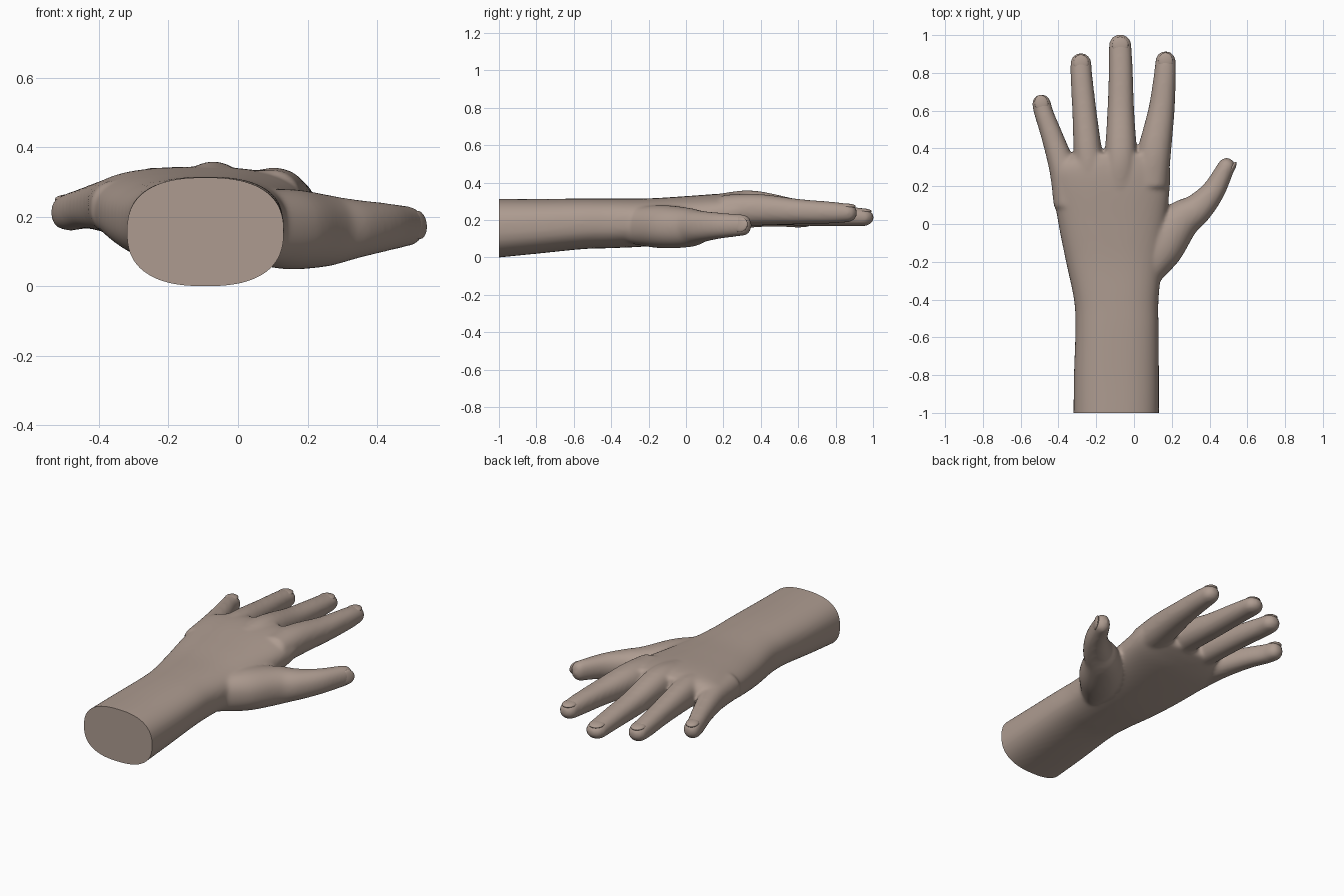
import bpy, bmesh, math
from mathutils import Vector

if "Cube" in bpy.data.objects:
    bpy.data.objects.remove(bpy.data.objects["Cube"])

skin = bpy.data.materials.new("skin")
skin.use_nodes = True
colour = (0.42, 0.33, 0.28, 1)
skin.diffuse_color = colour
skin.node_tree.nodes["Principled BSDF"].inputs["Base Color"].default_value = colour

UP = Vector((0, 0, 1))


def spline(points, steps=6):
    """Catmull-Rom through tuples of any length."""
    pts = [Vector(p) for p in points]
    pts = [2 * pts[0] - pts[1]] + pts + [2 * pts[-1] - pts[-2]]
    out = []
    for a, b, c, d in zip(pts, pts[1:], pts[2:], pts[3:]):
        for i in range(steps):
            t = i / steps
            out.append(0.5 * (2 * b + (c - a) * t + (2 * a - 5 * b + 4 * c - d) * t * t
                              + (3 * b - a - 3 * c + d) * t ** 3))
    return out + [pts[-2]]


def loft(bm, rings, sides=32):
    """Skin a closed tube over (centre, side, up, power) rings."""
    loops = []
    for centre, side, up, power in rings:
        loop = []
        for i in range(sides):
            a = 2 * math.pi * i / sides
            c, s = math.cos(a), math.sin(a)
            loop.append(bm.verts.new(centre + side * math.copysign(abs(c) ** (2 / power), c)
                                     + up * math.copysign(abs(s) ** (2 / power), s)))
        loops.append(loop)
    for a, b in zip(loops, loops[1:]):
        for i in range(sides):
            j = (i + 1) % sides
            bm.faces.new((a[i], a[j], b[j], b[i]))
    bm.faces.new(loops[0][::-1])
    bm.faces.new(loops[-1])


def digit(bm, path):
    """Round-ended finger along (x, y, z, half width, half height)."""
    pts = spline(path)
    rings = []
    for i, p in enumerate(pts):
        q, r = pts[max(i - 1, 0)], pts[min(i + 1, len(pts) - 1)]
        way = (Vector(r[:3]) - Vector(q[:3])).normalized()
        side = way.cross(UP).normalized()
        rings.append((Vector(p[:3]), side * p[3], side.cross(way) * p[4], 2.2))
    centre, side, up, _ = rings[-1]
    for k in range(1, 8):
        a = math.radians(k * 12)
        rings.append((centre + way * side.length * math.sin(a),
                      side * math.cos(a), up * math.cos(a), 2.2))
    loft(bm, rings)


# Forearm and palm: y, left edge, right edge, bottom, top
sections = [(-1.08, -.32, .13, -.01, .312), (-1, -.32, .132, 0, .313), (-.8, -.318, .132, .02, .313),
            (-.55, -.31, .13, .045, .315), (-.4, -.318, .13, .05, .315), (-.2, -.36, .15, .06, .316),
            (0, -.4, .17, .085, .328), (.2, -.43, .19, .12, .342), (.3, -.42, .19, .15, .342),
            (.37, -.32, .17, .18, .33)]
fingers = {
    "index": [(.09, .2, .25, .09, .085), (.108, .38, .255, .088, .085), (.145, .6, .245, .07, .068),
              (.163, .78, .24, .059, .058), (.167, .862, .238, .054, .05)],
    "middle": [(-.08, .2, .26, .085, .085), (-.07, .36, .268, .085, .09), (-.07, .6, .24, .071, .07),
               (-.07, .8, .225, .064, .058), (-.073, .945, .215, .06, .048)],
    "ring": [(-.23, .2, .25, .08, .085), (-.243, .36, .255, .076, .085), (-.263, .6, .24, .064, .066),
             (-.278, .78, .225, .058, .056), (-.281, .85, .22, .056, .05)],
    "little": [(-.345, .1, .225, .08, .08), (-.375, .28, .23, .072, .075), (-.432, .46, .225, .058, .06),
               (-.475, .58, .215, .051, .055), (-.49, .637, .212, .05, .052)],
}
thumb = [(.03, -.33, .17, .06, .09), (.13, -.14, .165, .12, .115), (.24, .01, .16, .105, .105),
         (.335, .08, .165, .082, .085), (.42, .175, .17, .062, .07), (.49, .305, .173, .046, .057)]

bm = bmesh.new()
loft(bm, [(Vector(((a + b) / 2, y, (lo + hi) / 2)), Vector(((b - a) / 2, 0, 0)),
           Vector((0, 0, (hi - lo) / 2)), 2.5) for y, a, b, lo, hi in spline(sections)], 48)
for path in fingers.values():
    digit(bm, path)
digit(bm, thumb)
bmesh.ops.recalc_face_normals(bm, faces=bm.faces)
mesh = bpy.data.meshes.new("hand")
bm.to_mesh(mesh)
bm.free()
hand = bpy.data.objects.new("hand_and_forearm", mesh)
bpy.context.collection.objects.link(hand)

# Fuse all parts into one soft skin
fuse = hand.modifiers.new("fuse", 'REMESH')
fuse.mode = 'VOXEL'
fuse.voxel_size = 0.01
soften = hand.modifiers.new("soften", 'SMOOTH')
soften.factor = 0.5
soften.iterations = 14
graph = bpy.context.evaluated_depsgraph_get()
fused = bpy.data.meshes.new_from_object(hand.evaluated_get(graph))
hand.modifiers.clear()

# Cut the wrist end flat
bm = bmesh.new()
bm.from_mesh(fused)
cut = bmesh.ops.bisect_plane(bm, geom=bm.verts[:] + bm.edges[:] + bm.faces[:],
                             plane_co=(0, -1, 0), plane_no=(0, -1, 0), clear_outer=True)
rim = [e for e in cut["geom_cut"] if isinstance(e, bmesh.types.BMEdge)]
bmesh.ops.contextual_create(bm, geom=rim)
bm.to_mesh(fused)
bm.free()
hand.data = fused
fused.materials.clear()
fused.materials.append(skin)


def nail(name, path, facing):
    """Thin domed plate set into a fingertip."""
    end, before = Vector(path[-1][:3]), Vector(path[-2][:3])
    way = (end - before).normalized()
    side = way.cross(facing).normalized()
    out = side.cross(way)
    w, h = path[-1][3:] if abs(out.z) > .5 else path[-1][:2:-1]
    nb = bmesh.new()
    bmesh.ops.create_uvsphere(nb, u_segments=24, v_segments=16, radius=1)
    for v in nb.verts:
        c = v.co.copy()
        v.co = end + way * c.y * .045 + side * c.x * w * .72 + out * (h * .72 + c.z * h * .28)
    m = bpy.data.meshes.new(name)
    nb.to_mesh(m)
    nb.free()
    m.materials.append(skin)
    ob = bpy.data.objects.new(name, m)
    bpy.context.collection.objects.link(ob)
    return ob


parts = [hand] + [nail(n + "_nail", p, UP) for n, p in fingers.items()]
parts.append(nail("thumb_nail", thumb, Vector((.87, -.45, .1))))

for ob in parts:
    bpy.ops.object.select_all(action='DESELECT')
    ob.select_set(True)
    bpy.context.view_layer.objects.active = ob
    bpy.ops.object.shade_smooth_by_angle(angle=math.radians(50))
